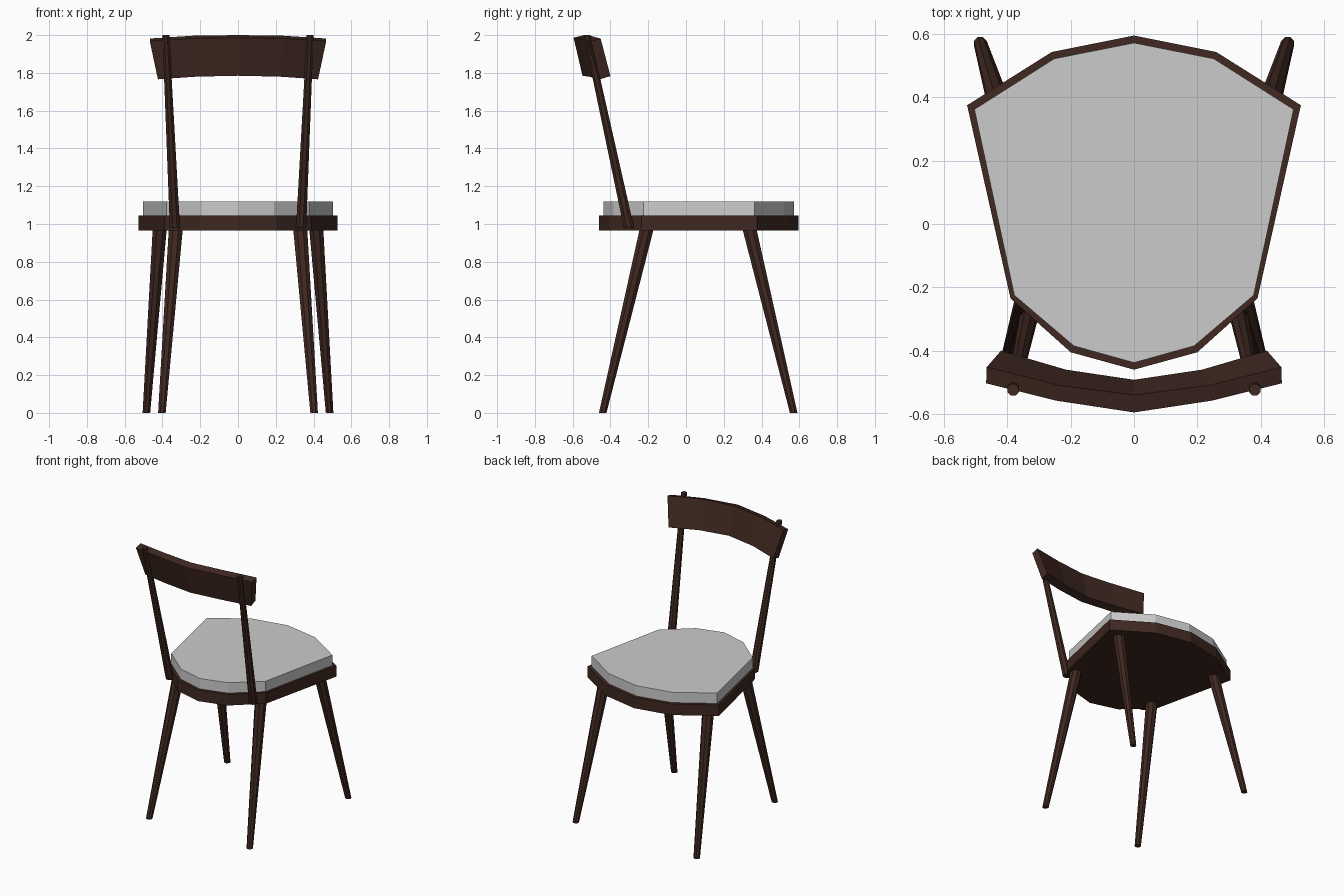
import bpy
import bmesh
from math import cos, sin, pi

if "Cube" in bpy.data.objects:
    bpy.data.objects.remove(bpy.data.objects["Cube"])

wood = bpy.data.materials.new("dark_wood")
wood.diffuse_color = (0.05, 0.021, 0.015, 1)
wood.use_nodes = True
wood.node_tree.nodes["Principled BSDF"].inputs["Base Color"].default_value = wood.diffuse_color


def finish(name, bm, material=None):
    bmesh.ops.recalc_face_normals(bm, faces=bm.faces[:])
    mesh = bpy.data.meshes.new(name)
    bm.to_mesh(mesh)
    bm.free()
    if material:
        mesh.materials.append(material)
    obj = bpy.data.objects.new(name, mesh)
    bpy.context.collection.objects.link(obj)
    return obj


def loft(name, rings, material=None):
    """Bridge equal-sized point rings and cap both ends."""
    bm = bmesh.new()
    loops = [[bm.verts.new(p) for p in ring] for ring in rings]
    n = len(loops[0])
    for a, b in zip(loops, loops[1:]):
        for i in range(n):
            j = (i + 1) % n
            bm.faces.new((a[i], a[j], b[j], b[i]))
    bm.faces.new(loops[0][::-1])
    bm.faces.new(loops[-1])
    return finish(name, bm, material)


def slab(name, half, z0, z1, material=None):
    """Extrude an outline mirrored across x = 0."""
    outline = half + [(-x, y) for x, y in half[-2:0:-1]]
    return loft(name, [[(x, y, z) for x, y in outline] for z in (z0, z1)], material)


def rod(name, bottom, r0, top, r1, sides=8):
    """Leaning tapered rod with level ends."""
    rings = []
    for (x, y, z), r in ((bottom, r0), (top, r1)):
        r /= cos(pi / sides)
        angles = [(i + 0.5) * 2 * pi / sides for i in range(sides)]
        rings.append([(x + r * cos(a), y + r * sin(a), z) for a in angles])
    return loft(name, rings, wood)


# Seat frame and cushion
slab("seat_frame", [(0, 0.595), (0.26, 0.543), (0.527, 0.375), (0.39, -0.235),
                    (0.2, -0.405), (0, -0.46)], 0.965, 1.045, wood)
slab("seat_cushion", [(0, 0.572), (0.252, 0.522), (0.504, 0.362), (0.378, -0.225),
                      (0.19, -0.385), (0, -0.438)], 1.045, 1.12)

# Legs and back posts
for side, s in (("left", -1), ("right", 1)):
    rod(f"front_leg_{side}", (s * 0.485, 0.57, 0), 0.02, (s * 0.415, 0.338, 0.966), 0.037)
    rod(f"back_leg_{side}", (s * 0.403, -0.441, 0), 0.02, (s * 0.33, -0.21, 0.966), 0.037)
    rod(f"back_post_{side}", (s * 0.334, -0.302, 0.98), 0.027, (s * 0.382, -0.524, 2.0), 0.018)

# Curved backrest: sections of outer top, inner top, inner bottom, outer bottom
end = [(0.467, -0.503, 1.968), (0.465, -0.452, 1.982), (0.42, -0.4, 1.783), (0.424, -0.455, 1.766)]
mid = [(0.245, -0.558, 1.982), (0.235, -0.51, 1.997), (0.215, -0.46, 1.795), (0.222, -0.513, 1.78)]
center = [(0, -0.595, 1.986), (0, -0.54, 2.0), (0, -0.492, 1.8), (0, -0.548, 1.785)]


def flip(section):
    return [(-x, y, z) for x, y, z in section]


loft("backrest", [flip(end), flip(mid), center, mid, end], wood)
